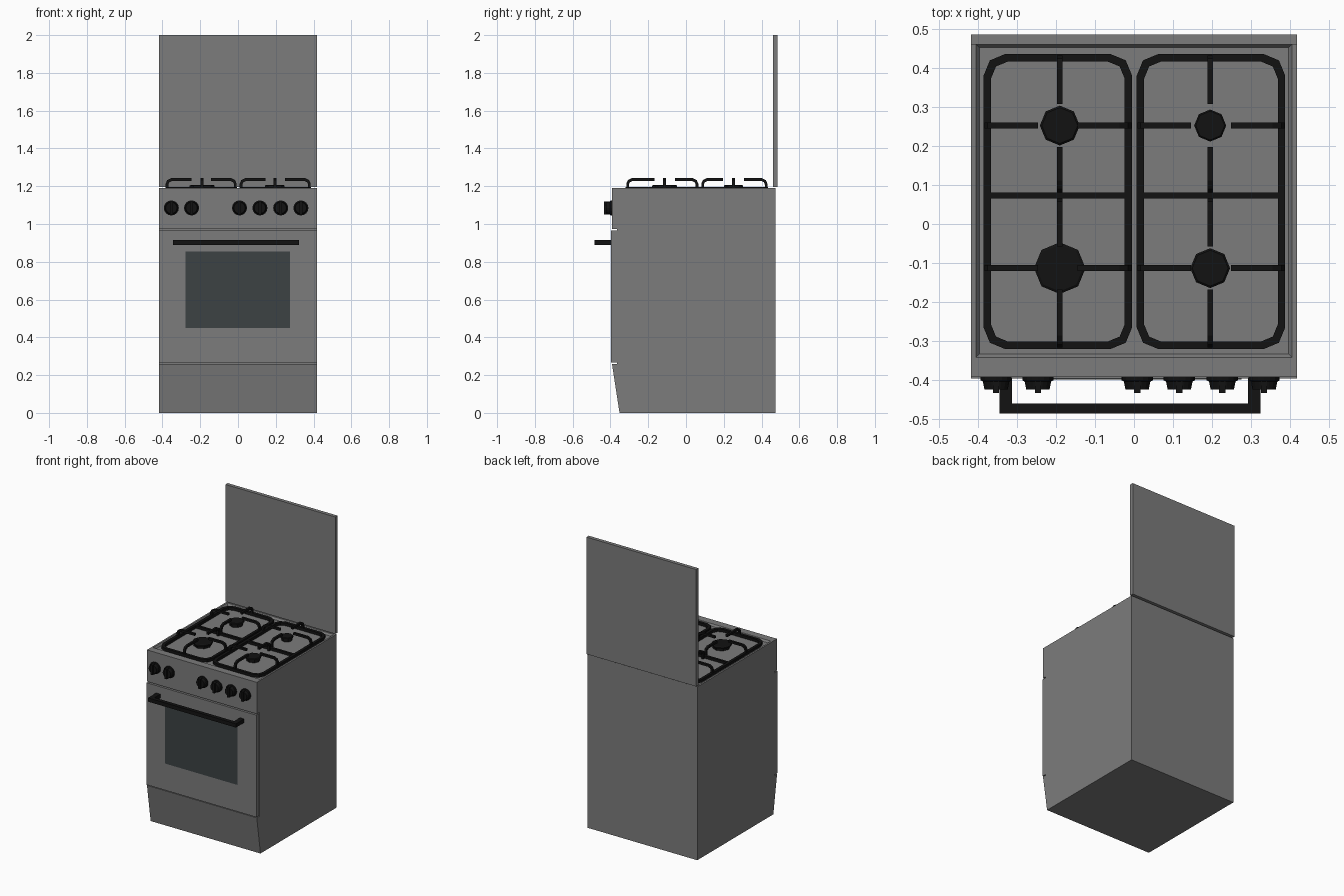
import bpy, bmesh
from math import sin, cos, tau, pi
from mathutils import Matrix, Vector

if "Cube" in bpy.data.objects:
    bpy.data.objects.remove(bpy.data.objects["Cube"])


def material(name, rgb):
    m = bpy.data.materials.new(name)
    m.diffuse_color = (*rgb, 1)
    m.use_nodes = True
    m.node_tree.nodes["Principled BSDF"].inputs["Base Color"].default_value = m.diffuse_color
    return m


STEEL = material("dark_steel", (0.2, 0.2, 0.2))
BLACK = material("black_enamel", (0.006, 0.006, 0.006))
GLASS = material("dark_glass", (0.045, 0.054, 0.056))


def finish(name, bm, mat):
    bmesh.ops.recalc_face_normals(bm, faces=bm.faces)
    me = bpy.data.meshes.new(name)
    bm.to_mesh(me)
    bm.free()
    me.materials.append(mat)
    ob = bpy.data.objects.new(name, me)
    bpy.context.collection.objects.link(ob)
    return ob


def box(name, x, y, z, mat):
    bm = bmesh.new()
    size = [b - a for a, b in (x, y, z)]
    mid = [(a + b) / 2 for a, b in (x, y, z)]
    bmesh.ops.create_cube(bm, size=1, matrix=Matrix.Translation(mid) @ Matrix.Diagonal((*size, 1)))
    return finish(name, bm, mat)


def prism(bm, pts, origin, u, v, width):
    """Extrude a 2D outline drawn on axes u, v, centred about its plane."""
    o, u, v = Vector(origin), Vector(u), Vector(v)
    w = u.cross(v)
    f = bm.faces.new([bm.verts.new(o + u * a + v * b - w * width / 2) for a, b in pts])
    ext = bmesh.ops.extrude_face_region(bm, geom=[f])["geom"]
    bmesh.ops.translate(bm, vec=w * width, verts=[g for g in ext if isinstance(g, bmesh.types.BMVert)])


def lathe(bm, profile, n, matrix):
    """Capped stack of n-sided rings, profile = (radius, height)."""
    rings = [[bm.verts.new(matrix @ Vector((r * cos(tau * i / n), r * sin(tau * i / n), h)))
              for i in range(n)] for r, h in profile]
    for a, b in zip(rings, rings[1:]):
        for i in range(n):
            j = (i + 1) % n
            bm.faces.new((a[i], a[j], b[j], b[i]))
    bm.faces.new(rings[0])
    bm.faces.new(rings[-1])


W = 0.417      # half width of the cooker
FLOOR = 1.177  # hob floor height

# Body: side profile with door step and sloped drawer, hob recessed in the top
bm = bmesh.new()
prism(bm, [(-0.352, 0), (0.473, 0), (0.473, 1.19), (-0.392, 1.19), (-0.392, 0.973),
           (-0.365, 0.973), (-0.365, 0.26), (-0.392, 0.26)],
      (0, 0, 0), (0, 1, 0), (0, 0, 1), 2 * W)
bmesh.ops.recalc_face_normals(bm, faces=bm.faces)
top = max(bm.faces, key=lambda f: f.calc_center_median().z)
bmesh.ops.inset_region(bm, faces=[top], thickness=0.017)
for vert in top.verts:
    if vert.co.y < 0:
        vert.co.y = -0.342
bmesh.ops.inset_region(bm, faces=[top], thickness=0.013)
for vert in top.verts:
    vert.co.z = FLOOR
finish("body", bm, STEEL)

# Lid, door and window
box("lid", (-W, W), (0.46, 0.485), (1.197, 2.0), STEEL)
box("oven_door", (-W, W), (-0.396, -0.366), (0.266, 0.966), STEEL)
box("door_window", (-0.277, 0.275), (-0.398, -0.39), (0.45, 0.855), GLASS)

# Door handle: U-shaped bar
bm = bmesh.new()
x0, x1, t = -0.344, 0.324, 0.032
prism(bm, [(x0, -0.39), (x0, -0.485), (x1, -0.485), (x1, -0.39), (x1 - t, -0.39),
           (x1 - t, -0.459), (x0 + t, -0.459), (x0 + t, -0.39)],
      (0, 0, 0.903), (1, 0, 0), (0, 1, 0), 0.026)
finish("door_handle", bm, BLACK)

# Control knobs with grip ridge
for k, x in enumerate((-0.353, -0.246, 0.008, 0.116, 0.226, 0.333)):
    bm = bmesh.new()
    lathe(bm, [(0.04, 0), (0.04, 0.01), (0.034, 0.013), (0.03, 0.033)], 16,
          Matrix.Translation((x, -0.39, 1.085)) @ Matrix.Rotation(pi / 2, 4, "X"))
    prism(bm, [(-0.008, -0.034), (0.008, -0.034), (0.008, 0.034), (-0.008, 0.034)],
          (x, -0.416, 1.085), (1, 0, 0), (0, 0, 1), 0.034)
    finish(f"control_knob_{k + 1}", bm, BLACK)

# Burners: octagonal base and cap
Y_FRONT, Y_REAR, Y_MID = -0.113, 0.252, 0.073
burners = {"front_left": (-0.19, Y_FRONT, 0.066), "rear_left": (-0.19, Y_REAR, 0.051),
           "front_right": (0.195, Y_FRONT, 0.051), "rear_right": (0.195, Y_REAR, 0.041)}
for name, (x, y, r) in burners.items():
    bm = bmesh.new()
    lathe(bm, [(r * 0.85, FLOOR - 0.002), (r * 0.85, 1.193), (r, 1.194), (r, 1.203), (r * 0.9, 1.207)],
          8, Matrix.Translation((x, y, 0)))
    finish(f"burner_{name}", bm, BLACK)


def rounded_rect(x0, x1, y0, y1, r):
    corners = [(x1 - r, y1 - r), (x0 + r, y1 - r), (x0 + r, y0 + r), (x1 - r, y0 + r)]
    return [(cx + r * cos(pi / 4 * (2 * q + s)), cy + r * sin(pi / 4 * (2 * q + s)))
            for q, (cx, cy) in enumerate(corners) for s in range(3)]


# Pan supports: base ring, middle bar and arched fingers toward each burner
Y0, Y1, T = -0.32, 0.435, 0.019
for side, cx in (("left", -0.195), ("right", 0.197)):
    h = 0.19
    bm = bmesh.new()
    loops = []
    for d, z in ((0, FLOOR), (0, 1.196), (T, 1.196), (T, FLOOR)):
        pts = rounded_rect(cx - h + d, cx + h - d, Y0 + d, Y1 - d, 0.055 - d * 0.6)
        loops.append([bm.verts.new((x, y, z)) for x, y in pts])
    for a, b in zip(loops, loops[1:] + loops[:1]):
        for i in range(len(a)):
            j = (i + 1) % len(a)
            bm.faces.new((a[i], a[j], b[j], b[i]))
    prism(bm, [(cx - h + 0.01, Y_MID - 0.008), (cx + h - 0.01, Y_MID - 0.008),
               (cx + h - 0.01, Y_MID + 0.008), (cx - h + 0.01, Y_MID + 0.008)],
          (0, 0, 1.187), (1, 0, 0), (0, 1, 0), 0.018)

    def finger(x, y, direction, length):
        outline = [(0, FLOOR), (0, 1.213), (0.008, 1.232), (0.03, 1.243), (length, 1.243),
                   (length, 1.228), (0.033, 1.228), (0.019, 1.221), (0.014, 1.21), (0.014, FLOOR)]
        prism(bm, outline, (x, y, 0), direction, (0, 0, 1), 0.015)

    bx = burners[f"front_{side}"][0]
    for by, lo, hi in ((Y_FRONT, Y0 + 0.004, Y_MID - 0.008), (Y_REAR, Y_MID + 0.008, Y1 - 0.004)):
        finger(cx - h + 0.002, by, (1, 0, 0), 0.137)
        finger(cx + h - 0.002, by, (-1, 0, 0), 0.137)
        finger(bx, lo, (0, 1, 0), by - 0.055 - lo)
        finger(bx, hi, (0, -1, 0), hi - by - 0.055)
    finish(f"pan_support_{side}", bm, BLACK)
